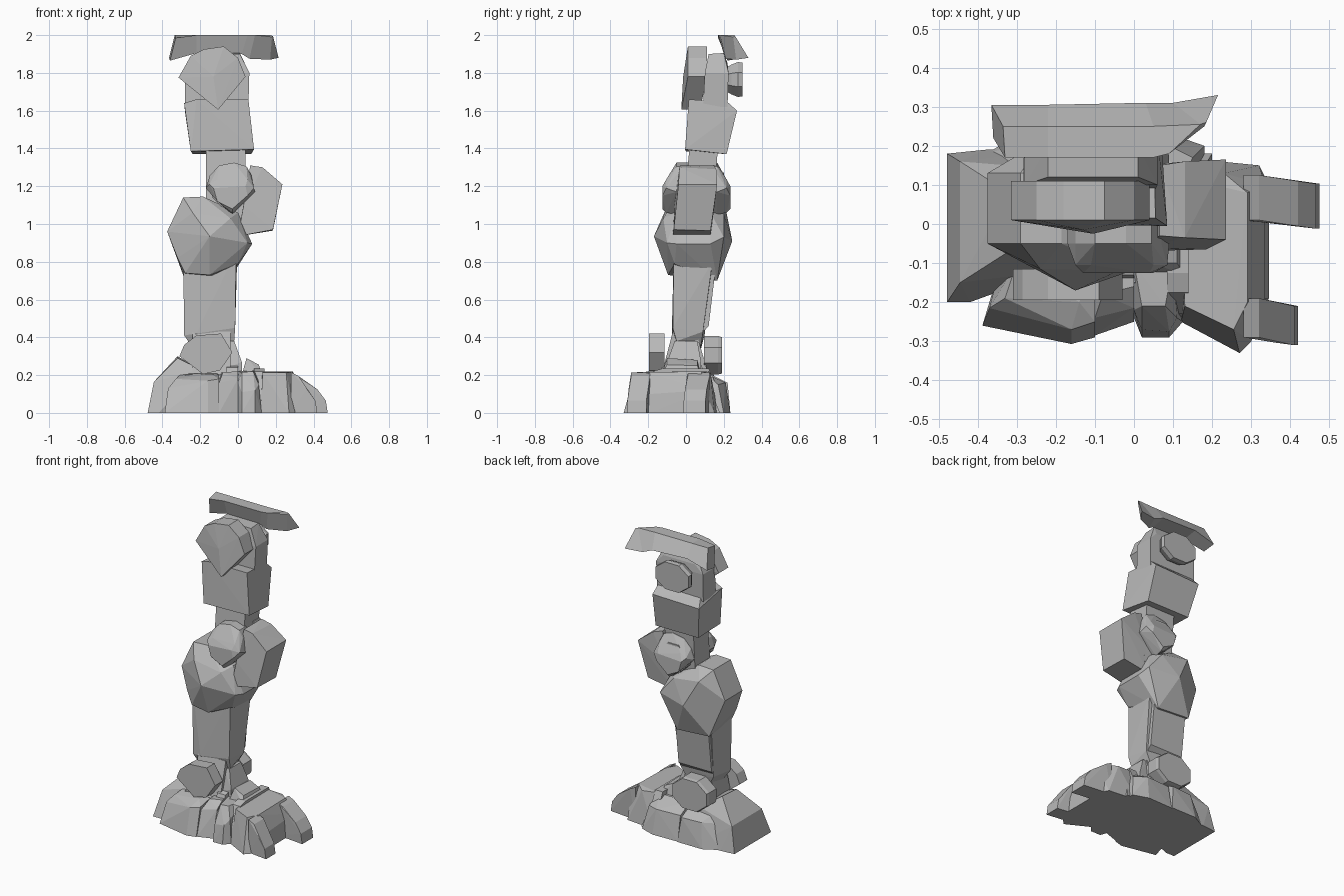
import bpy, bmesh, math

grey = bpy.data.materials.new("armour_grey")
grey.diffuse_color = (0.48, 0.48, 0.48, 1)


def finish(name, bm):
    bmesh.ops.recalc_face_normals(bm, faces=bm.faces)
    me = bpy.data.meshes.new(name)
    bm.to_mesh(me)
    bm.free()
    me.materials.append(grey)
    ob = bpy.data.objects.new(name, me)
    bpy.context.collection.objects.link(ob)
    return ob


def hull(name, pts):
    """Faceted convex block around a few corner points."""
    bm = bmesh.new()
    for p in pts:
        bm.verts.new(p)
    res = bmesh.ops.convex_hull(bm, input=bm.verts)
    junk = [g for g in res["geom_interior"] + res["geom_unused"]
            if isinstance(g, bmesh.types.BMVert)]
    bmesh.ops.delete(bm, geom=list(set(junk)), context='VERTS')
    bmesh.ops.dissolve_limit(bm, angle_limit=math.radians(1),
                             verts=bm.verts, edges=bm.edges)
    return finish(name, bm)


def loft(name, rings):
    """Tube through rings of equal size with closed ends."""
    bm = bmesh.new()
    rs = [[bm.verts.new(p) for p in r] for r in rings]
    n = len(rs[0])
    for a, b in zip(rs, rs[1:]):
        for i in range(n):
            j = (i + 1) % n
            bm.faces.new((a[i], a[j], b[j], b[i]))
    bm.faces.new(rs[0][::-1])
    bm.faces.new(rs[-1])
    return finish(name, bm)


def plate(name, outline, levels):
    """Outline in x,z stacked at (y, scale) levels."""
    cx = sum(p[0] for p in outline) / len(outline)
    cz = sum(p[1] for p in outline) / len(outline)
    return hull(name, [(cx + (x - cx) * s, y, cz + (z - cz) * s)
                       for y, s in levels for x, z in outline])


def ngon(cx, cz, rx, rz, n=8):
    return [(cx + rx * math.cos((i + .5) * math.tau / n),
             cz + rz * math.sin((i + .5) * math.tau / n)) for i in range(n)]


# hip guard: bent slab with swept tip
loft("hip_guard", [
    [(-.36, .22, 1.865), (-.33, .17, 1.985), (-.335, .25, 2.0), (-.365, .305, 1.88)],
    [(-.22, .20, 1.905), (-.22, .17, 2.0), (-.22, .25, 2.0), (-.22, .305, 1.92)],
    [(.02, .20, 1.90), (.05, .17, 2.0), (.05, .25, 2.0), (.03, .31, 1.91)],
    [(.06, .21, 1.875), (.09, .18, 2.0), (.17, .255, 2.0), (.10, .31, 1.88)],
    [(.17, .265, 1.87), (.18, .25, 1.99), (.185, .26, 1.995), (.215, .33, 1.88)]])

# hip discs and hub
hip = [(-.315, 1.775), (-.25, 1.89), (-.18, 1.925), (-.075, 1.94),
       (0, 1.88), (.04, 1.78), (-.105, 1.605)]
hull("hip_disc_front", [(x, .01 if z > 1.65 else -.025, z) for x, z in hip]
     + [(x, .11 if z > 1.7 else .075, z) for x, z in hip] + [(-.13, -.015, 1.78)])
hull("hip_hub", [(x, y, z) for x in (-.22, .01) for y, z in
                 ((.12, 1.9), (.2, 1.905), (.22, 1.85))]
     + [(x, y, 1.62) for x in (-.28, .055) for y in (.09, .22)]
     + [(x, y, 1.80) for x in (-.28, .06) for y in (.1, .225)])
plate("hip_disc_back", ngon(-.107, 1.765, .135, .1), [(.2, .6), (.24, .85), (.275, 1), (.3, .96)])

# thigh
hull("thigh_block", [
    (-.285, .03, 1.64), (-.22, .015, 1.66), (.055, .015, 1.66),
    (-.25, 0, 1.385), (.085, -.005, 1.395), (.05, .22, 1.645), (-.26, .22, 1.64),
    (.055, .27, 1.60), (-.28, .265, 1.59), (.07, .215, 1.37), (-.24, .215, 1.37)])
hull("thigh_neck", [(x, y, z) for x in (-.17, .04)
                    for y, z in ((.02, 1.42), (.17, 1.42), (-.02, 1.0), (.14, 1.0))])

# knee: sloped caps on both ends of the axle
for name, ys in (("knee_cap_front", (-.125, -.105, -.05, .02)),
                 ("knee_cap_back", (.235, .215, .165, .1))):
    hull(name, [(x, ys[0], z) for x, z in ((-.13, 1.19), (.04, 1.20), (.05, 1.15),
                                           (-.03, 1.08), (-.11, 1.12))]
         + [(x, ys[1], z) for x, z in ((-.15, 1.21), (-.11, 1.235), (.05, 1.235),
                                       (.085, 1.19), (-.03, 1.06))]
         + [(x, y, z) for y in ys[2:] for x, z in (
             (-.17, 1.19), (-.15, 1.255), (-.1, 1.31), (-.02, 1.325), (.045, 1.305),
             (.07, 1.26), (.09, 1.17), (-.03, 1.05))])
plate("knee_axle", ngon(-.045, 1.18, .1, .1), [(-.06, 1), (.2, 1)])
hull("knee_side_armour", [
    (.065, -.03, 1.31), (.065, .15, 1.31), (.13, -.035, 1.30), (.13, .16, 1.29),
    (.235, -.04, 1.21), (.235, .165, 1.21), (.185, -.065, .97), (.185, .13, .965),
    (.0, -.07, .935), (.0, .13, .935), (.03, -.06, 1.1), (.03, .15, 1.1)])

# large kneecap ball
ball = [(-.375, .96), (-.29, 1.14), (-.185, 1.145), (0, 1.06), (.075, .895)]
hull("knee_ball", [(x, -.05, z) for x, z in ball] + [(x, .13, z) for x, z in ball]
     + [(-.15, -.17, .935), (-.24, -.115, 1.06), (-.04, -.12, 1.03),
        (.05, -.1, .9), (-.15, .245, .91), (-.24, .21, 1.08), (-.05, .20, 1.05),
        (.05, .2, .93), (-.28, -.08, .74), (-.15, -.095, .73), (-.285, .165, .715),
        (-.05, .165, .70), (.0, .13, .79), (.0, -.06, .79), (-.32, -.07, .82)])

# shin
hull("shin", [
    (-.29, -.06, .85), (-.01, -.065, .85), (-.285, -.06, .41), (-.22, -.075, .42),
    (-.015, -.07, .45), (-.02, -.05, .38), (-.23, -.04, .33), (-.28, .14, .8),
    (-.005, .14, .8), (-.27, .1, .42), (-.02, .09, .43), (-.06, .08, .36),
    (-.22, .08, .34)])
hull("shin_rear_plate", [(x, y, z) for x in (-.27, -.03)
                         for y, z in ((.1, .78), (.155, .75), (.12, .46), (.09, .43))])

# ankle
ank = [(-.31, .30), (-.285, .36), (-.22, .41), (-.09, .42), (-.03, .32),
       (-.095, .225), (-.185, .205)]
plate("ankle_disc_front", ank, [(-.195, 1), (-.115, 1)])
plate("ankle_disc_back", ngon(-.158, .305, .14, .11), [(.095, 1), (.17, 1), (.19, .95)])
hull("ankle_post", [(x, y, z) for x in (-.24, -.04)
                    for y, z in ((-.13, .2), (.12, .2), (-.07, .43), (.05, .44))])
hull("ankle_wedge", [(-.06, -.06, .38), (-.02, -.06, .38), (-.06, .06, .38),
                     (-.02, .06, .38), (.02, -.1, .27), (.02, .08, .27),
                     (-.1, -.1, .22), (-.1, .08, .22), (.02, -.1, .2), (.02, .08, .2)])

# heel and left side of the foot
hull("heel", [
    (-.478, -.2, 0), (-.478, .18, 0), (-.38, .19, 0), (-.42, -.2, 0), (-.36, -.13, 0),
    (-.445, -.15, .165), (-.445, .16, .165), (-.32, -.07, .29), (-.32, .08, .3),
    (-.2, -.12, .23), (-.2, .14, .22), (-.36, -.12, .18), (-.2, -.12, 0), (-.2, .19, 0)])
hull("heel_back", [
    (-.38, .18, 0), (-.28, .235, 0), (-.1, .235, 0), (-.1, .1, 0), (-.33, .15, .15),
    (-.26, .21, .16), (-.12, .22, .16), (-.12, .1, .22), (-.3, .1, .21)])
hull("foot_left_front", [
    (-.388, -.26, 0), (-.16, -.307, 0), (-.1, -.29, 0), (-.37, -.215, .13),
    (-.33, -.19, .18), (-.16, -.27, .17), (-.1, -.25, .18), (-.14, -.2, .205),
    (-.1, -.1, .21), (-.3, -.1, .21), (-.34, -.1, 0), (-.1, -.1, 0)])
hull("foot_middle_front", [
    (-.1, -.285, 0), (0, -.25, 0), (-.1, -.24, .16), (0, -.215, .18),
    (-.08, -.18, .215), (0, -.16, .22), (-.1, 0, .21), (0, 0, .22), (-.1, 0, 0), (0, 0, 0)])
hull("foot_core", [(x, y, 0) for x in (-.3, .2) for y in (-.18, .18)]
     + [(x, y, .205) for x in (-.28, .15) for y in (-.15, .1)])
hull("foot_middle_back", [
    (-.1, .23, 0), (.08, .235, 0), (.18, .2, 0), (-.1, .2, .16), (.07, .21, .16),
    (.15, .17, .15), (-.1, .1, .21), (.12, .1, .21), (.18, .1, 0), (-.1, .1, 0)])

# narrow ribs between heel and toes
hull("foot_rib_front", [(0, -.24, 0), (.02, -.29, 0), (.09, -.29, 0), (.125, -.25, 0),
                        (0, -.22, .16), (.02, -.27, .11), (.09, -.275, .12), (.11, -.24, .15),
                        (.02, -.21, .215), (.08, -.21, .22), (0, -.1, .22), (.1, -.1, .225),
                        (0, .1, .2), (.1, .1, .2), (0, .1, 0), (.12, .1, 0)])
for name, x0, x1, yf, yb, z in (("foot_rib_inner", -.06, .0, -.2, .12, .255),
                                ("foot_rib_outer", .085, .14, -.245, .16, .235)):
    hull(name, [(x, y, h) for x in (x0, x1)
                for y, h in ((yf, 0), (yf + .015, .1), (yf + .07, z - .015), (yf + .12, z),
                             (yb - .04, z), (yb, .15), (yb + .01, 0))])
hull("instep_wedge", [(.045, -.1, .29), (.11, -.1, .255), (.045, .06, .28),
                      (.11, .06, .25), (.02, -.13, .2), (.13, -.13, .2),
                      (.02, .08, .2), (.13, .08, .2)])

# toe block and two toes
hull("toe_block", [
    (.12, -.25, 0), (.27, -.33, 0), (.30, -.3, 0), (.345, -.19, 0), (.345, .10, 0),
    (.32, .15, 0), (.12, .17, 0), (.13, -.21, .215), (.255, -.27, .215),
    (.29, -.2, .215), (.29, .08, .22), (.23, .13, .21), (.12, .12, .22),
    (.335, -.19, .1), (.335, .1, .12)])
for name, yf, yb, dy, tip in (("toe_front", -.29, -.19, -.02, .42),
                              ("toe_back", .01, .125, -.022, .475)):
    hull(name, [(.28, yf, .215), (.28, yb, .215), (.32, yf, .195), (.32, yb, .195),
                (tip - .055, yf + dy * .7, .125), (tip - .055, yb + dy * .7, .125),
                (tip - .01, yf + dy, .065), (tip - .01, yb + dy, .065),
                (tip, yf + dy, 0), (tip, yb + dy, 0), (.28, yf, 0), (.28, yb, 0)])
